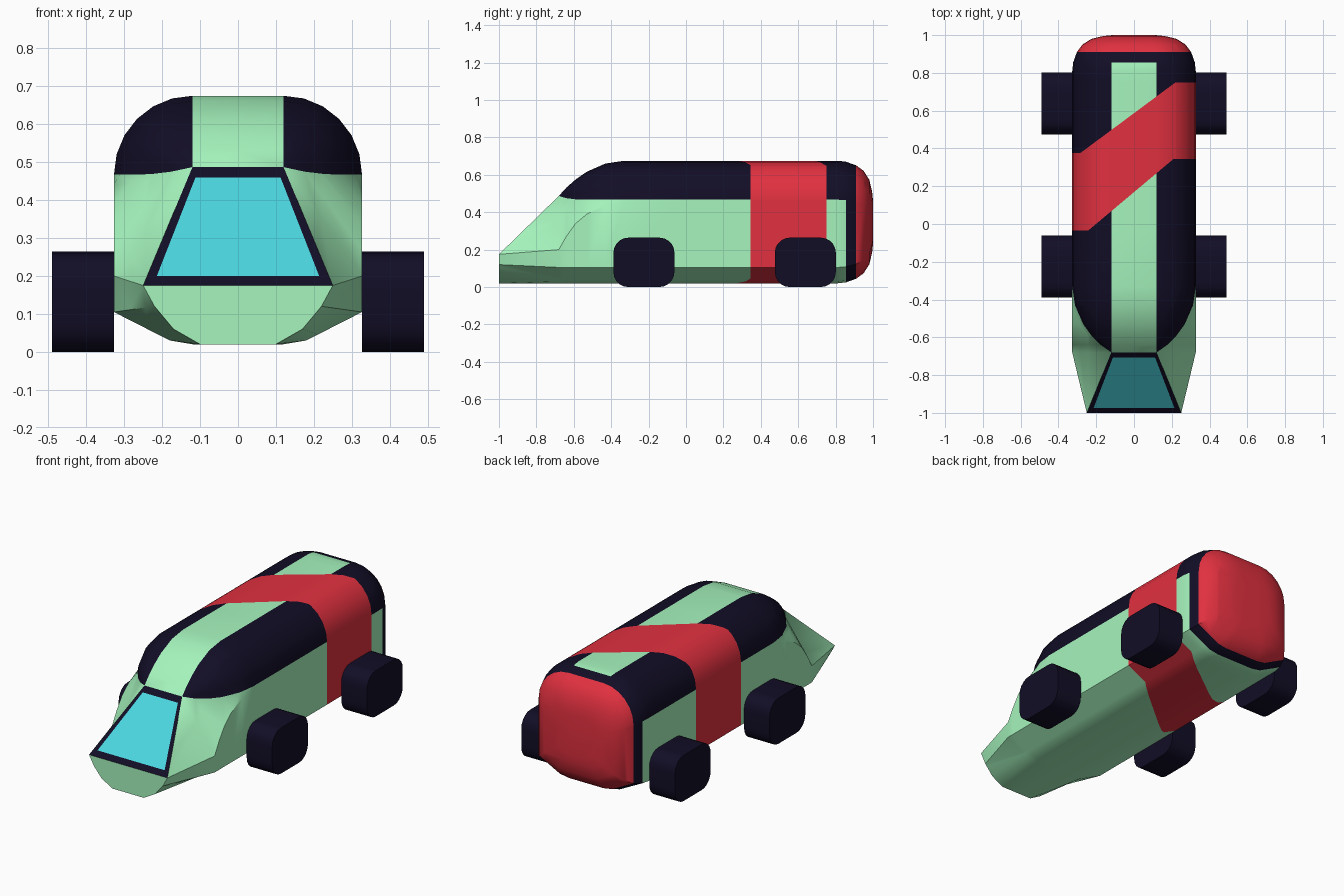
import bpy, bmesh, math
from mathutils import Vector

if "Cube" in bpy.data.objects:
    bpy.data.objects.remove(bpy.data.objects["Cube"])


def material(name, rgb):
    m = bpy.data.materials.new(name)
    m.diffuse_color = (*rgb, 1)
    m.use_nodes = True
    m.node_tree.nodes["Principled BSDF"].inputs["Base Color"].default_value = m.diffuse_color
    return m


GREEN = material("mint", (0.38, 0.91, 0.51))
DARK = material("dark", (0.006, 0.004, 0.019))
RED = material("red", (0.75, 0.03, 0.05))
CYAN = material("cyan", (0.07, 0.68, 0.75))


def finish(bm, name, mats, angle=35):
    bmesh.ops.recalc_face_normals(bm, faces=bm.faces)
    me = bpy.data.meshes.new(name)
    bm.to_mesh(me)
    bm.free()
    for m in mats:
        me.materials.append(m)
    ob = bpy.data.objects.new(name, me)
    bpy.context.collection.objects.link(ob)
    bpy.ops.object.select_all(action='DESELECT')
    ob.select_set(True)
    bpy.context.view_layer.objects.active = ob
    bpy.ops.object.shade_smooth_by_angle(angle=math.radians(angle))
    return ob


# Half cross-section, from bottom centre up to roof centre
ARC = 6
BELT = 5


def section(y, c=1.0, belt=0.467, shoulder=0.46, s=1.0):
    pts = [(0, .02), (.12, .02), (.18, .03), (.327, .105), (.327, shoulder)]
    for k in range(ARC + 1):
        a = math.pi / 2 * k / ARC
        pts.append((.12 + .207 * c * math.cos(a), belt + .208 * c * math.sin(a)))
    pts.append((0, belt + .208 * c))
    return [Vector((x * s, y, .347 + (z - .347) * s)) for x, z in pts]


nose = [(0, .02), (.1, .02), (.17, .06), (.22, .12), (.25, .175)] + [(.25, .175)] * (ARC + 1) + [(0, .175)]
rings = [[Vector((x, -1, z)) for x, z in nose]]
for y, c, belt, sh in [(-.68, 0, .487, .2), (-.64, .27, .475, .27), (-.59, .51, .469, .34),
                       (-.53, .72, .467, .39), (-.43, .93, .467, .44), (-.33, 1, .467, .46)]:
    rings.append(section(y, c, belt, sh))
for y, s in [(.81, 1), (.855, .985), (.91, .925), (.95, .835), (.98, .69), (.995, .5), (1, .35)]:
    rings.append(section(y, s=s))

# Body shell: loft the half sections, mirror, close both ends
bm = bmesh.new()
n = len(rings[0])
for side in (1, -1):
    grid = [[bm.verts.new((p.x * side, p.y, p.z)) for p in r] for r in rings]
    for i in range(len(grid) - 1):
        ym = (rings[i][0].y + rings[i + 1][0].y) / 2
        for j in range(n - 1):
            f = bm.faces.new((grid[i][j], grid[i][j + 1], grid[i + 1][j + 1], grid[i + 1][j]))
            if ym > .91:
                f.material_index = 2
            elif ym > .855 or (i > 0 and BELT <= j < BELT + ARC):
                f.material_index = 1
            elif i == 0 and j == n - 2:
                f.material_index = 3
    bm.faces.new(grid[0][:BELT] + [grid[0][-1]])
    bm.faces.new(grid[-1]).material_index = 2
# the windscreen parts fill this opening
bmesh.ops.delete(bm, geom=[f for f in bm.faces if f.material_index == 3], context='FACES')
bmesh.ops.remove_doubles(bm, verts=bm.verts, dist=.0005)
bmesh.ops.dissolve_degenerate(bm, edges=bm.edges, dist=.0005)

# Red sash: cut its slanted outline into the shell and recolour
REAR = ((-.285, .375), (.22, .75))
FRONT = ((-.243, -.035), (.21, .345))


def edge_y(line, x):
    (x0, y0), (x1, y1) = line
    return y0 + (y1 - y0) * min(1, max(0, (x - x0) / (x1 - x0)))


def cut(co, no):
    bmesh.ops.bisect_plane(bm, geom=bm.verts[:] + bm.edges[:] + bm.faces[:],
                           plane_co=co, plane_no=no, dist=1e-5)


for (x0, y0), (x1, y1) in (REAR, FRONT):
    for x, y in ((x0, y0), (x1, y1)):
        cut((x, 0, 0), (1, 0, 0))
        cut((0, y, 0), (0, 1, 0))
    cut((x0, y0, 0), (y0 - y1, x1 - x0, 0))
for f in bm.faces:
    p = f.calc_center_median()
    if edge_y(FRONT, p.x) < p.y < edge_y(REAR, p.x):
        f.material_index = 2
finish(bm, "body", [GREEN, DARK, RED])


# Windscreen and its frame, in the sloping nose plane
def on_slope(x, z):
    return (x, -1 + (z - .175) * .32 / .312, z)


outer = [(-.25, .175), (.25, .175), (.12, .487), (-.12, .487)]
inner = [(-.214, .2), (.214, .2), (.112, .46), (-.112, .46)]
bm = bmesh.new()
bm.faces.new([bm.verts.new(on_slope(*p)) for p in inner])
finish(bm, "windscreen", [CYAN])
bm = bmesh.new()
o = [bm.verts.new(on_slope(*p)) for p in outer]
q = [bm.verts.new(on_slope(*p)) for p in inner]
for k in range(4):
    m = (k + 1) % 4
    bm.faces.new((o[k], o[m], q[m], q[k]))
finish(bm, "windscreen_frame", [DARK])

# Wheels: rounded-square blocks
for label, yc in (("front", -.225), ("rear", .638)):
    for side, sx in (("right", 1), ("left", -1)):
        bm = bmesh.new()
        ring = []
        r, hy, hz = .08, .163, .132
        for k in range(4):
            for t in range(6):
                a = math.pi / 2 * (k + t / 5)
                cy = (hy - r) * (1 if k in (0, 3) else -1)
                cz = (hz - r) * (1 if k in (0, 1) else -1)
                ring.append(bm.verts.new((.327 * sx, yc + cy + r * math.cos(a), hz + cz + r * math.sin(a))))
        face = bm.faces.new(ring)
        ext = bmesh.ops.extrude_face_region(bm, geom=[face], use_keep_orig=True)
        bmesh.ops.translate(bm, vec=(.163 * sx, 0, 0),
                            verts=[v for v in ext["geom"] if isinstance(v, bmesh.types.BMVert)])
        finish(bm, f"{label}_{side}_wheel", [DARK])
